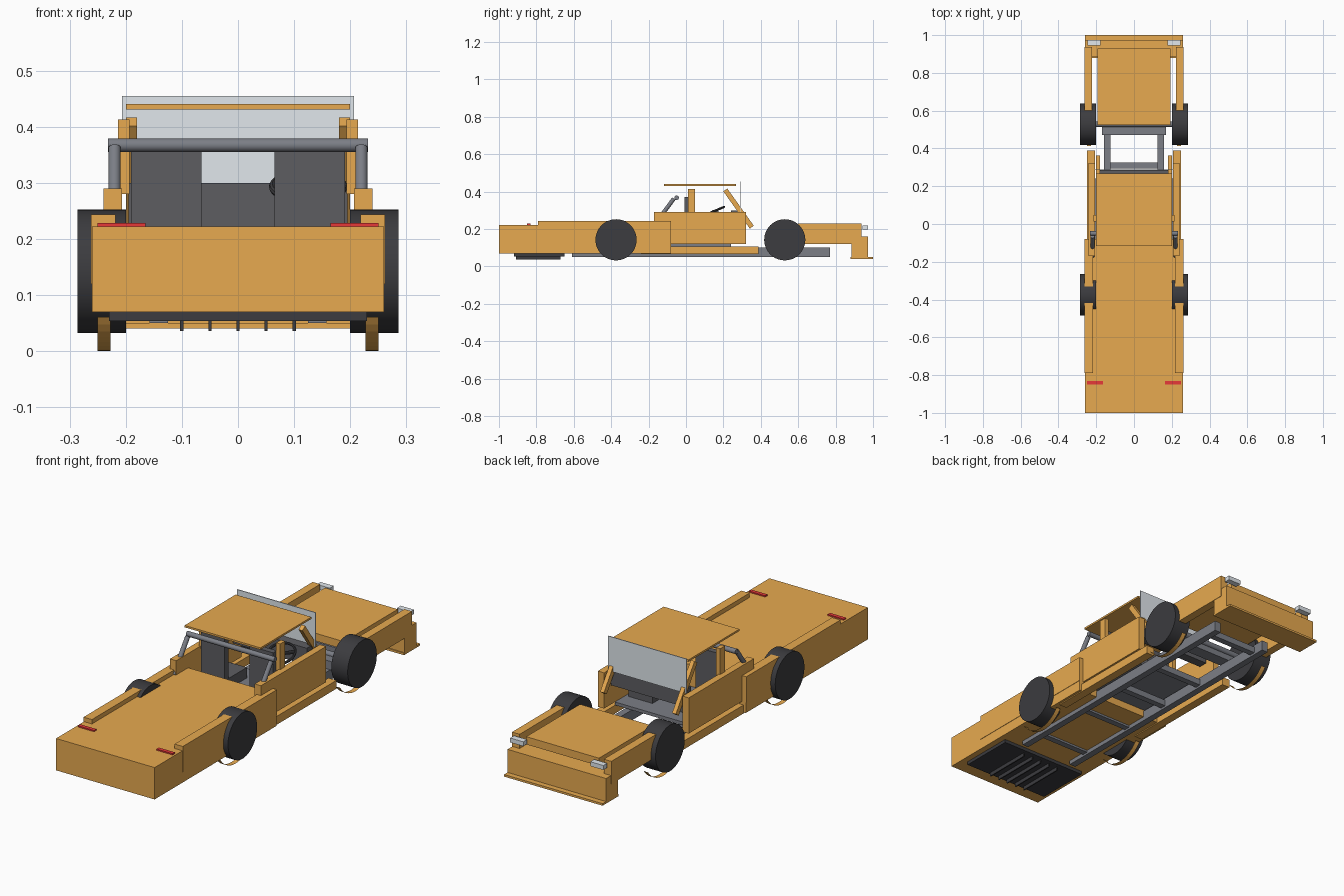
import bpy, math
from mathutils import Vector

if "Cube" in bpy.data.objects:
    bpy.data.objects.remove(bpy.data.objects["Cube"])


def material(name, rgb):
    m = bpy.data.materials.new(name)
    m.diffuse_color = (*rgb, 1)
    m.use_nodes = True
    m.node_tree.nodes["Principled BSDF"].inputs["Base Color"].default_value = m.diffuse_color
    return m


ORANGE = material("orange_paint", (0.8, 0.4, 0.08))
STEEL = material("frame_steel", (0.2, 0.21, 0.24))
BLACK = material("black_rubber", (0.045, 0.045, 0.05))
SEAT = material("seat_fabric", (0.11, 0.11, 0.12))
GLASS = material("pale_glass", (0.75, 0.8, 0.84))
RED = material("red_lens", (0.8, 0.04, 0.04))


def finish(name, mat, smooth=False):
    ob = bpy.context.object
    ob.name = name
    ob.data.materials.append(mat)
    if smooth:
        bpy.ops.object.shade_smooth_by_angle(angle=math.radians(35))
    return ob


def box(name, x, y, z, mat):
    """Box from (min, max) ranges."""
    bpy.ops.mesh.primitive_cube_add(size=1, location=[(r[0] + r[1]) / 2 for r in (x, y, z)])
    bpy.context.object.scale = [r[1] - r[0] for r in (x, y, z)]
    bpy.ops.object.transform_apply(location=False, rotation=False, scale=True)
    return finish(name, mat)


def pair(name, x, y, z, mat):
    """The same box on both sides."""
    box("right_" + name, x, y, z, mat)
    box("left_" + name, (-x[1], -x[0]), y, z, mat)


def tube(name, a, b, r, mat, sides=16):
    a, b = Vector(a), Vector(b)
    d = b - a
    bpy.ops.mesh.primitive_cylinder_add(vertices=sides, radius=r, depth=d.length, location=(a + b) / 2)
    bpy.context.object.rotation_euler = d.to_track_quat('Z', 'Y').to_euler()
    return finish(name, mat, True)


# Tail body, with raised fender rails and lights
box("tail_body", (-.26, .26), (-1, -.08), (.07, .222), ORANGE)
pair("tail_fender", (.218, .262), (-.79, -.08), (.12, .243), ORANGE)
pair("tail_light", (.165, .25), (-.85, -.832), (.215, .228), RED)

# Diffuser with fins
box("diffuser", (-.23, .23), (-.92, -.65), (.054, .072), BLACK)
for i in range(5):
    x = (i - 2) * .05
    box("diffuser_fin", (x - .003, x + .003), (-.91, -.67), (.036, .056), BLACK)

# Ladder frame
pair("frame_rail", (.125, .158), (-.61, .77), (.05, .1), STEEL)
for y in (-.5, -.2, .06, .31, .7):
    box("cross_member", (-.13, .13), (y - .015, y + .015), (.06, .09), STEEL)
box("front_subframe", (-.17, .17), (.47, .53), (.1, .14), STEEL)

# Cabin tub
pair("door_panel", (.207, .24), (-.17, .322), (.12, .29), ORANGE)
pair("sill", (.206, .248), (-.24, .388), (.065, .105), ORANGE)
box("cabin_floor", (-.207, .207), (-.1, .24), (.105, .12), STEEL)
box("dashboard", (-.195, .195), (.24, .285), (.22, .3), SEAT)

# Seats and steering wheel
for s in (-1, 1):
    cx = s * .128
    box("seat_cushion", (cx - .063, cx + .063), (.0, .16), (.12, .17), SEAT)
    box("seat_back", (cx - .063, cx + .063), (-.008, .02), (.12, .372), SEAT)
bpy.ops.mesh.primitive_torus_add(location=(.125, .145, .293), rotation=(math.radians(23), 0, 0),
                                 major_radius=.064, minor_radius=.006,
                                 major_segments=32, minor_segments=8)
finish("steering_wheel", BLACK, True)
tube("steering_column", (.125, .14, .295), (.125, .25, .26), .008, BLACK)

# Roof, windshield, pillars and roll bar
box("roof", (-.2, .2), (-.117, .268), (.431, .44), ORANGE)
box("windshield", (-.207, .207), (.288, .292), (.29, .455), GLASS)
pair("rear_pillar", (.193, .214), (.012, .048), (.28, .413), ORANGE)
tube("roll_bar", (-.232, -.05, .367), (.232, -.05, .367), .012, STEEL)
for s in (-1, 1):
    tube("roll_bar_brace", (s * .22, -.17, .22), (s * .22, -.065, .362), .011, STEEL)
    post = box("windshield_pillar", (-.01, .01), (-.013, .013), (-.122, .122), ORANGE)
    post.location = (s * .19, .281, .309)
    post.rotation_euler.x = math.atan2(.135, .19)

# Nose: hood, fenders, bumper, splitter, headlights
box("hood", (-.192, .192), (.525, .93), (.185, .222), ORANGE)
pair("nose_fender", (.222, .262), (.6, .937), (.12, .228), ORANGE)
box("nose_bumper", (-.26, .26), (.885, .974), (.048, .16), ORANGE)
box("splitter", (-.26, .26), (.88, 1), (.04, .05), ORANGE)
pair("headlight", (.177, .246), (.945, .974), (.197, .218), GLASS)

# Wheels, axles and the thin curved guards under them
for yc in (-.374, .528):
    tube("axle", (-.21, yc, .142), (.21, yc, .142), .014, STEEL)
    for s in (-1, 1):
        tube("wheel", (s * .2, yc, .142), (s * .286, yc, .142), .11, BLACK, 48)
        verts, n = [], 16
        for i in range(n + 1):
            a = math.radians(-55 + 110 * i / n)
            for x in (.227, .25):
                verts.append((s * x, yc + .141 * math.sin(a), .142 - .142 * math.cos(a)))
        faces = [(2 * i, 2 * i + 1, 2 * i + 3, 2 * i + 2) for i in range(n)]
        me = bpy.data.meshes.new("wheel_guard")
        me.from_pydata(verts, [], faces)
        me.materials.append(ORANGE)
        bpy.context.collection.objects.link(bpy.data.objects.new("wheel_guard", me))
